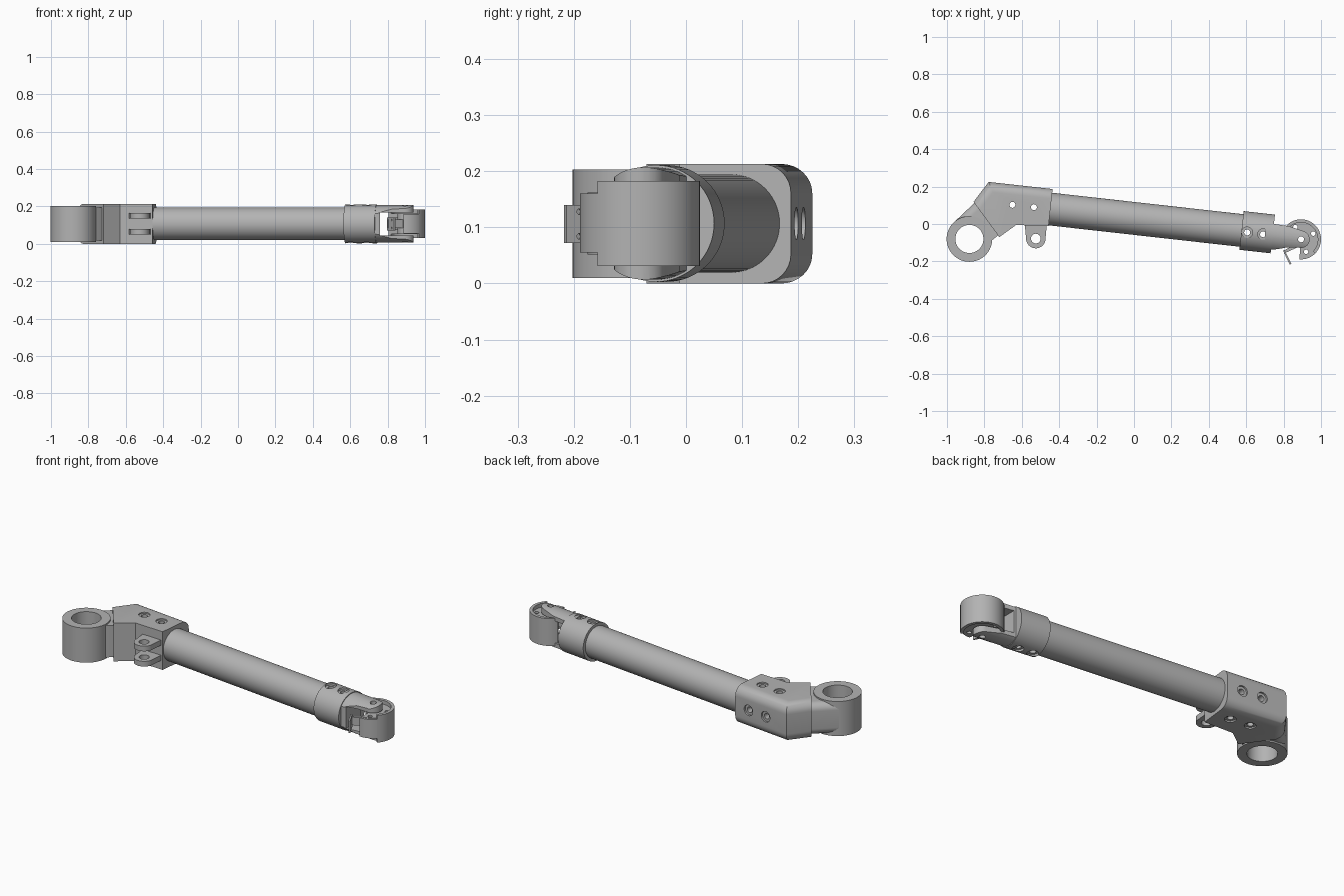
import bpy, bmesh, math
from mathutils import Vector, Matrix

cube = bpy.data.objects.get("Cube")
if cube:
    bpy.data.objects.remove(cube, do_unlink=True)

grey = bpy.data.materials.new("metal grey")
grey.use_nodes = True
colour = (0.45, 0.45, 0.45, 1)
grey.diffuse_color = colour
bsdf = next(n for n in grey.node_tree.nodes if n.type == 'BSDF_PRINCIPLED')
bsdf.inputs["Base Color"].default_value = colour

MID = 0.107                       # height of the tube axis
SLOPE = -0.112                    # tube axis direction in plan
RING = Vector((-0.88, -0.08))
PIN = Vector((0.893, -0.082))


def axis_point(x):
    return Vector((x, 0.078 + SLOPE * (x + 0.43), MID))


def finish(name, bm):
    bmesh.ops.recalc_face_normals(bm, faces=bm.faces)
    mesh = bpy.data.meshes.new(name)
    bm.to_mesh(mesh)
    bm.free()
    mesh.materials.append(grey)
    ob = bpy.data.objects.new(name, mesh)
    bpy.context.collection.objects.link(ob)
    return ob


def prism(name, pts, z0, z1, round_sides=(), radius=0.05):
    """Extrude a plan outline, rounding the top and bottom of some sides."""
    bm = bmesh.new()
    low = [bm.verts.new((p[0], p[1], z0)) for p in pts]
    high = [bm.verts.new((p[0], p[1], z1)) for p in pts]
    bm.faces.new(low)
    bm.faces.new(high)
    n = len(pts)
    for i in range(n):
        j = (i + 1) % n
        bm.faces.new((low[i], low[j], high[j], high[i]))
    edges = [bm.edges.get((row[i], row[(i + 1) % n]))
             for i in round_sides for row in (low, high)]
    if edges:
        bmesh.ops.bevel(bm, geom=edges, offset=radius, offset_type='OFFSET',
                        segments=8, profile=0.5, affect='EDGES', clamp_overlap=True)
    return finish(name, bm)


def rod(name, start, end, r, sides=64):
    start, end = Vector(start), Vector(end)
    d = end - start
    turn = d.to_track_quat('Z', 'Y').to_matrix().to_4x4()
    bm = bmesh.new()
    bmesh.ops.create_cone(bm, cap_ends=True, segments=sides, radius1=r, radius2=r,
                          depth=d.length,
                          matrix=Matrix.Translation((start + end) / 2) @ turn)
    return finish(name, bm)


def post(name, p, z0, z1, r, sides=48):
    return rod(name, (p[0], p[1], z0), (p[0], p[1], z1), r, sides)


def boolean(ob, cutter, operation='DIFFERENCE'):
    mod = ob.modifiers.new("cut", 'BOOLEAN')
    mod.operation, mod.object, mod.solver = operation, cutter, 'EXACT'
    bpy.context.view_layer.objects.active = ob
    bpy.ops.object.modifier_apply(modifier=mod.name)
    bpy.data.objects.remove(cutter, do_unlink=True)


def arc(c, r, a0, a1, n=24):
    angles = [math.radians(a0 + (a1 - a0) * i / n) for i in range(n + 1)]
    return [(c[0] + r * math.cos(a), c[1] + r * math.sin(a)) for a in angles]


def drill(ob, p, r=0.016):
    boolean(ob, post("drill", p, -0.1, 0.4, r, 24))


def screw_hole(ob, p, depth):
    """Through hole with a counterbore at top and bottom."""
    drill(ob, p)
    boolean(ob, post("drill", p, 2 * MID - depth, 0.4, 0.029, 32))
    boolean(ob, post("drill", p, -0.1, depth, 0.029, 32))


# Main tube and the collar at its far end
rod("main_tube", axis_point(-0.45), axis_point(0.585), 0.0875)
collar = rod("collar", axis_point(0.575), axis_point(0.742), 0.104)
for x, y in ((0.605, -0.045), (0.69, -0.055)):
    screw_hole(collar, (x, y), 0.016)

# Angled bracket with rounded back edges
bracket = prism("bracket", [(-0.435, 0.187), (-0.777, 0.225), (-0.858, 0.118),
                            (-0.72, -0.07), (-0.63, -0.005), (-0.457, -0.012)],
                0, 0.213, (0, 1), 0.052)
for x in (-0.65, -0.535):
    p = axis_point(x)
    screw_hole(bracket, (x, p.y), 0.008)
    back = Vector((-SLOPE, 1, 0)).normalized()
    face = p + back * 0.108
    boolean(bracket, rod("drill", face - back * 0.06, face + back * 0.1, 0.016, 24))
    boolean(bracket, rod("drill", face - back * 0.01, face + back * 0.1, 0.029, 32))

# Mounting ring and the arm joining it to the bracket
ring = post("mount_ring", RING, 0.01, 0.203, 0.122, 64)
arm = prism("ring_arm", [(-0.966, 0.006), (-0.775, -0.10), (-0.725, -0.06),
                         (-0.69, -0.02), (-0.84, 0.125)], 0.018, 0.195, (4,), 0.04)
for ob in (ring, arm):
    boolean(ob, post("bore", RING, -0.1, 0.4, 0.075, 64))

# Pair of lugs on the front of the bracket
LUG = (-0.525, -0.078)
for name, z in (("lower_lug", 0.05), ("upper_lug", 0.135)):
    lug = prism(name, [(-0.585, 0.01)] + arc(LUG, 0.052, 180, 360) + [(-0.465, 0.01)],
                z, z + 0.029)
    drill(lug, LUG, 0.026)

# Fork: tapered plates trimmed to the tube's round section
fork = prism("fork", [(0.70, 0.02), (0.70, -0.135), (0.75, -0.137), (0.82, -0.125)]
             + arc(PIN, 0.046, -105, 75) + [(0.83, -0.012), (0.75, 0.0)], 0, 0.213)
boolean(fork, rod("trim", axis_point(0.68), axis_point(1.1), 0.1, 64), 'INTERSECT')
boolean(fork, prism("slot", [(0.76, -0.3), (1.2, -0.3), (1.2, 0.3), (0.76, 0.3)],
                    0.045, 0.168))
drill(fork, PIN)

# Swivelling knuckle: curved wall, two webs and a centre boss
OUT, IN = 0.107, 0.09
for name, a0, a1, z0, z1 in (("knuckle_wall", -45, 145, 0.031, 0.183),
                             ("knuckle_wall_end", -95, -45, 0.055, 0.16)):
    prism(name, arc(PIN, OUT, a0, a1) + arc(PIN, IN, a1, a0), z0, z1)
for name, z in (("lower_web", 0.052), ("upper_web", 0.138)):
    web = prism(name, arc(PIN, 0.094, -95, 145) + [tuple(PIN)], z, z + 0.024)
    drill(web, PIN)
    for angle in (115, 25, -68):
        drill(web, arc(PIN, 0.072, angle, angle, 1)[0], 0.012)
boss = post("knuckle_boss", PIN, 0.053, 0.161, 0.04)
drill(boss, PIN)

# Small release lever with a drilled flap
prism("lever", [(0.80, -0.143), (0.865, -0.105), (0.885, -0.12), (0.803, -0.157)],
      0.085, 0.13)
flap = prism("lever_flap", [(0.797, -0.143), (0.806, -0.143), (0.842, -0.213),
                            (0.833, -0.217)], 0.072, 0.14)
for z in (0.084, 0.128):
    boolean(flap, rod("drill", (0.77, -0.215, z), (0.89, -0.165, z), 0.005, 16))

# Smooth the curved surfaces, keep the edges sharp
for ob in bpy.context.scene.objects:
    ob.select_set(ob.type == 'MESH')
bpy.context.view_layer.objects.active = bracket
bpy.ops.object.shade_smooth_by_angle(angle=math.radians(30))
